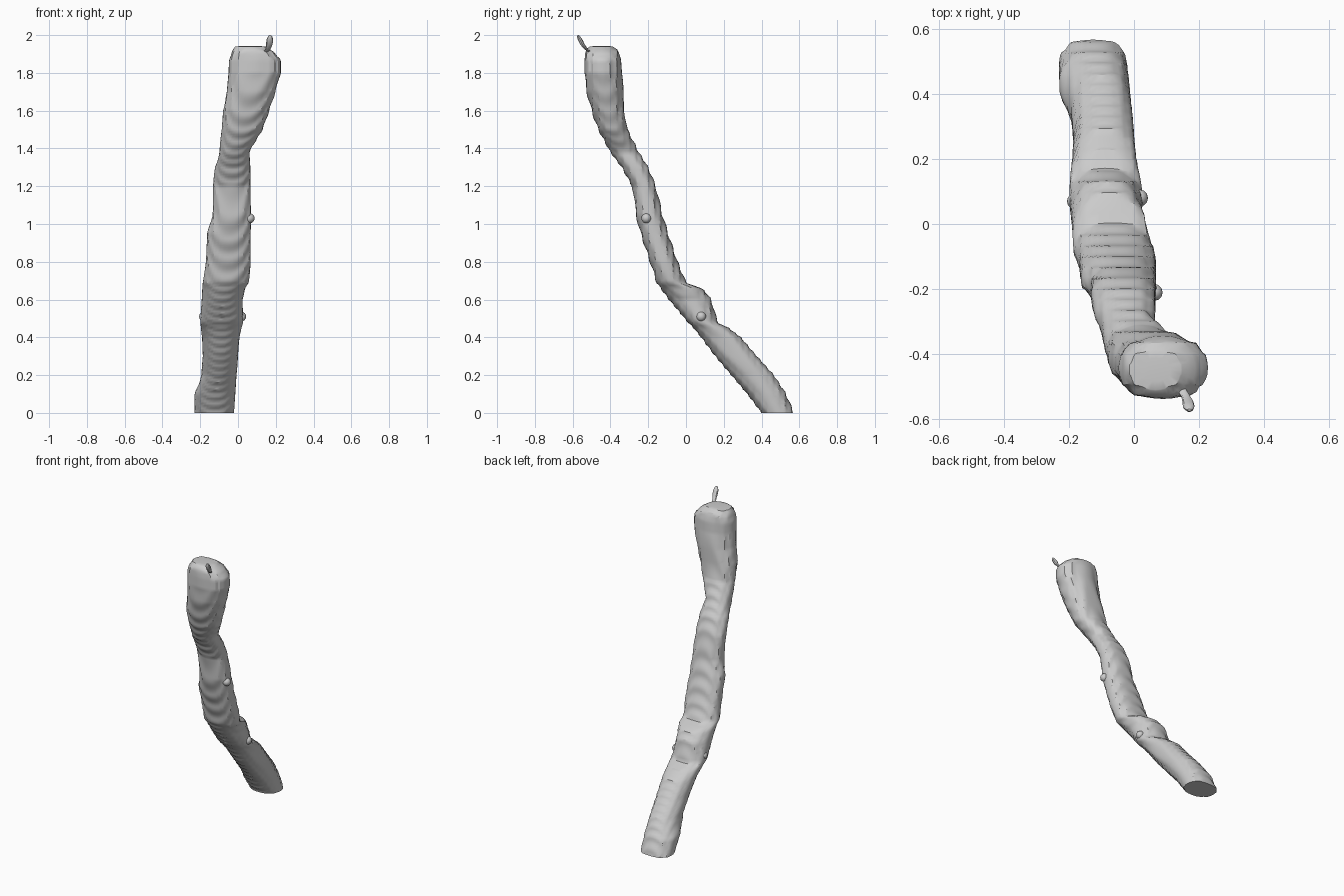
import bpy, bmesh, math
from mathutils import Vector

if "Cube" in bpy.data.objects:
    bpy.data.objects.remove(bpy.data.objects["Cube"])

# Trunk extents by height: z, x min, x max, y min, y max
SECTIONS = [
    (0.00, -.230, -.020, .40, .57), (0.10, -.228, -.015, .325, .53),
    (0.20, -.192, -.010, .24, .465), (0.30, -.185, .000, .155, .375),
    (0.40, -.188, .010, .08, .29), (0.45, -.195, .018, .04, .225),
    (0.48, -.200, .025, .01, .165), (0.60, -.190, .022, -.09, .135),
    (0.66, -.187, .040, -.135, .085), (0.69, -.185, .055, -.155, .00),
    (0.80, -.172, .068, -.19, -.045), (0.95, -.162, .068, -.24, -.095),
    (1.05, -.135, .070, -.265, -.125), (1.20, -.132, .065, -.285, -.16),
    (1.30, -.120, .065, -.34, -.20), (1.38, -.098, .058, -.40, -.25),
    (1.50, -.085, .130, -.465, -.31), (1.60, -.080, .165, -.50, -.325),
    (1.70, -.057, .198, -.525, -.332), (1.80, -.050, .225, -.54, -.342),
    (1.87, -.048, .225, -.54, -.345), (1.91, -.032, .190, -.537, -.352),
    (1.94, -.015, .145, -.51, -.385),
]
SIDES, STEP = 40, 0.0125


def extents(z):
    for a, b in zip(SECTIONS, SECTIONS[1:]):
        if z <= b[0] + 1e-6:
            t = (z - a[0]) / (b[0] - a[0])
            return [p + (q - p) * t for p, q in zip(a[1:], b[1:])]
    return SECTIONS[-1][1:]


def terrace(v, pitch, amount):
    return v - amount * pitch / math.tau * math.sin(math.tau * v / pitch)


def power(v, e):
    return math.copysign(abs(v) ** e, v)


def loft(name, rings):
    bm = bmesh.new()
    loops = [[bm.verts.new(p) for p in ring] for ring in rings]
    n = len(loops[0])
    for a, b in zip(loops, loops[1:]):
        for i in range(n):
            j = (i + 1) % n
            bm.faces.new((a[i], a[j], b[j], b[i]))
    bm.faces.new(loops[0][::-1])
    bm.faces.new(loops[-1])
    mesh = bpy.data.meshes.new(name)
    bm.to_mesh(mesh)
    bm.free()
    ob = bpy.data.objects.new(name, mesh)
    bpy.context.collection.objects.link(ob)
    bpy.ops.object.select_all(action='DESELECT')
    ob.select_set(True)
    bpy.context.view_layer.objects.active = ob
    bpy.ops.object.shade_smooth_by_angle(angle=math.radians(30))
    return ob


# Leaning trunk with stepped bark
rings = []
levels = [i * STEP for i in range(int(1.94 / STEP) + 1)] + [1.94]
for z in levels:
    x0, x1, y0, y1 = extents(z)
    ring = []
    for i in range(SIDES):
        t = math.tau * i / SIDES
        x = (x0 + x1) / 2 + (x1 - x0) / 2 * power(math.cos(t), .88)
        y = (y0 + y1) / 2 + (y1 - y0) / 2 * power(math.sin(t), .88)
        ring.append((terrace(x, .033, .4), terrace(y, .033, .75), z))
    rings.append(ring)
# Slightly domed broken top
c = Vector((.065, -.447, 1.945))
rings.append([c + (Vector(p) - c) * Vector((.6, .6, 0)).x for p in rings[-1]])
loft("trunk", rings)


# Small twig on the top: x, y, z, radius
TWIG = [(.14, -.50, 1.905, .014), (.158, -.528, 1.925, .013),
        (.166, -.548, 1.95, .017), (.168, -.56, 1.975, .018),
        (.170, -.568, 1.992, .012), (.170, -.571, 2.0, .005)]
loft("twig", [[(x + r * math.cos(math.tau * i / 10), y + .75 * r * math.sin(math.tau * i / 10), z)
               for i in range(10)] for x, y, z, r in TWIG])

# Bark knots on the sides
for x, y, z in ((.017, .08, .51), (-.18, .07, .51), (.062, -.21, 1.03)):
    bpy.ops.mesh.primitive_uv_sphere_add(segments=12, ring_count=8, radius=.026, location=(x, y, z))
    bpy.context.object.name = "bark_knot"
    bpy.ops.object.shade_smooth()
